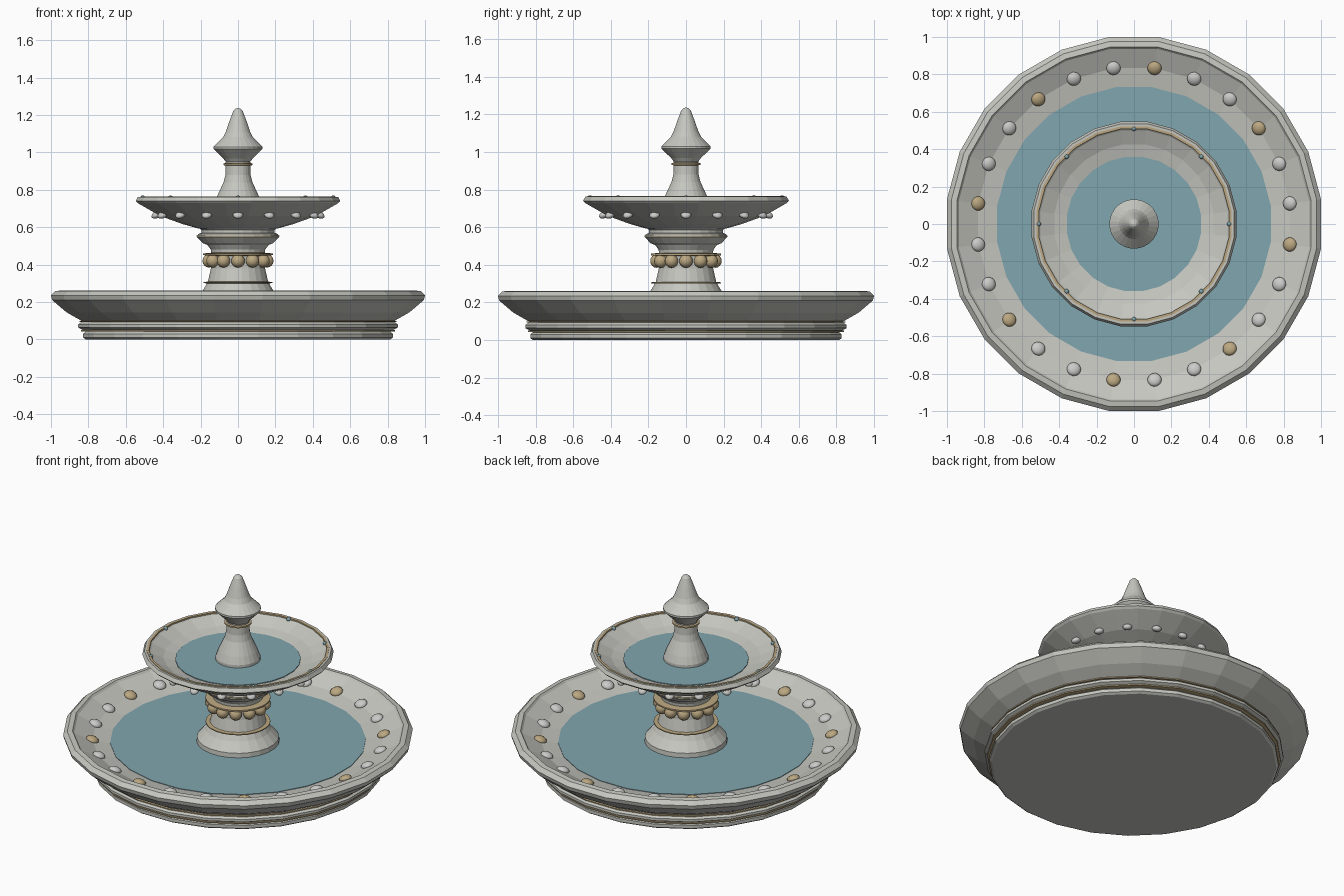
import bpy, bmesh, math
from mathutils import Matrix, Vector

if "Cube" in bpy.data.objects:
    bpy.data.objects.remove(bpy.data.objects["Cube"])

SIDES = 24
OFFSET = math.pi / SIDES          # flats face the four axes


def material(name, rgb):
    m = bpy.data.materials.new(name)
    m.diffuse_color = (*rgb, 1)
    m.use_nodes = True
    m.node_tree.nodes["Principled BSDF"].inputs["Base Color"].default_value = m.diffuse_color
    return m


STONE = material("pale stone", (0.57, 0.57, 0.53))
GOLD = material("aged gold", (0.50, 0.39, 0.22))
WATER = material("water blue", (0.22, 0.38, 0.43))
PEBBLE = material("light grey pebble", (0.60, 0.60, 0.59))


def finish(name, bm, mat, smooth=False):
    bmesh.ops.recalc_face_normals(bm, faces=bm.faces)
    me = bpy.data.meshes.new(name)
    bm.to_mesh(me)
    bm.free()
    me.materials.append(mat)
    for p in me.polygons:
        p.use_smooth = smooth
    ob = bpy.data.objects.new(name, me)
    bpy.context.collection.objects.link(ob)
    return ob


def lathe(name, profile, mat, loop=False):
    """Spin a (radius, height) profile; radius 0 closes to a point."""
    bm = bmesh.new()
    rings = []
    for r, z in profile:
        if r == 0:
            rings.append([bm.verts.new((0, 0, z))] * SIDES)
        else:
            rings.append([bm.verts.new((r * math.cos(a), r * math.sin(a), z)) for a in
                          (OFFSET + math.tau * i / SIDES for i in range(SIDES))])
    pairs = list(zip(rings, rings[1:]))
    if loop:
        pairs.append((rings[-1], rings[0]))
    for a, b in pairs:
        for i in range(SIDES):
            j = (i + 1) % SIDES
            vs = list(dict.fromkeys((a[i], a[j], b[j], b[i])))
            if len(vs) > 2:
                bm.faces.new(vs)
    return finish(name, bm, mat)


def band(name, r, z, w, h, mat=GOLD):
    """Thin trim ring with a diamond-like section."""
    return lathe(name, [(r - w, z - h), (r, z - h * .5), (r, z + h * .5), (r - w, z + h)], mat, True)


def disc(name, r, z, mat):
    return lathe(name, [(0, z - .006), (r, z - .006), (r, z), (0, z)], mat)


def studs(name, angles, r, z, size, tilt, mat):
    """Ring of ellipsoids; size = (radial, tangential, normal) radii."""
    bm = bmesh.new()
    for a in angles:
        m = (Matrix.Rotation(a, 4, 'Z') @ Matrix.Translation(Vector((r, 0, z)))
             @ Matrix.Rotation(-tilt, 4, 'Y') @ Matrix.Diagonal((*size, 1)))
        bmesh.ops.create_uvsphere(bm, u_segments=14, v_segments=8, radius=1, matrix=m)
    return finish(name, bm, mat, True)


def around(n, start=0.0):
    return [start + math.tau * i / n for i in range(n)]


# stepped plinth
lathe("plinth", [(0, 0), (.82, 0), (.835, .01), (.835, .03), (.82, .042), (.835, .05),
                 (.862, .064), (.862, .08), (.84, .095), (.82, .105), (0, .105)], STONE)
band("plinth_lower_trim", .847, .047, .04, .007)
band("plinth_upper_trim", .855, .096, .04, .006)

# large basin
lathe("large_basin", [(0, .1), (.845, .1), (.925, .145), (1.002, .21), (1.0086, .235),
                      (.985, .258), (.955, .262), (.945, .25), (.84, .198), (.735, .178),
                      (.70, .165), (0, .165)], STONE)
disc("large_basin_water", .738, .182, WATER)

# pebbles inside the basin, every third one gold
ring = around(24, OFFSET)
gold = [a for i, a in enumerate(ring) if i % 3 == 2]
grey = [a for i, a in enumerate(ring) if i % 3 != 2]
studs("grey_pebbles", grey, .84, .204, (.038, .038, .022), .33, PEBBLE)
studs("gold_pebbles", gold, .84, .204, (.038, .038, .022), .33, GOLD)

# column
lathe("column", [(0, .17), (.24, .17), (.237, .21), (.19, .262), (.17, .295), (.162, .31),
                 (.146, .38), (.143, .45), (.147, .48), (.165, .505), (.19, .515),
                 (.222, .548), (.215, .563), (.198, .57), (.198, .585), (.215, .60),
                 (0, .60)], STONE)
band("column_foot_trim", .187, .304, .04, .006)
band("column_neck_trim", .188, .455, .05, .009)
band("column_collar_trim", .223, .553, .03, .006)
studs("column_beads", around(12), .155, .42, (.036, .036, .036), 0, GOLD)

# upper bowl
lathe("upper_bowl", [(0, .59), (.215, .593), (.30, .617), (.42, .66), (.54, .728),
                     (.552, .74), (.54, .762), (.52, .762), (.505, .75), (.43, .715),
                     (.36, .698), (.33, .69), (0, .69)], STONE)
lathe("upper_bowl_trim", [(.513, .755), (.527, .755), (.527, .765), (.513, .765)], GOLD, True)
disc("upper_bowl_water", .362, .703, WATER)
studs("underside_studs", around(16), .435, .666, (.03, .028, .018), -.45, PEBBLE)
studs("water_drops", around(8), .51, .757, (.013, .013, .013), 0, WATER)

# finial
lathe("finial", [(0, .69), (.13, .69), (.13, .72), (.113, .765), (.078, .84), (.068, .88),
                 (.066, .95), (.08, .968), (.132, 1.018), (.132, 1.03), (.08, 1.082),
                 (.066, 1.11), (.045, 1.17), (.026, 1.22), (.014, 1.233), (0, 1.237)], STONE)
band("finial_trim", .079, .936, .025, .009)
